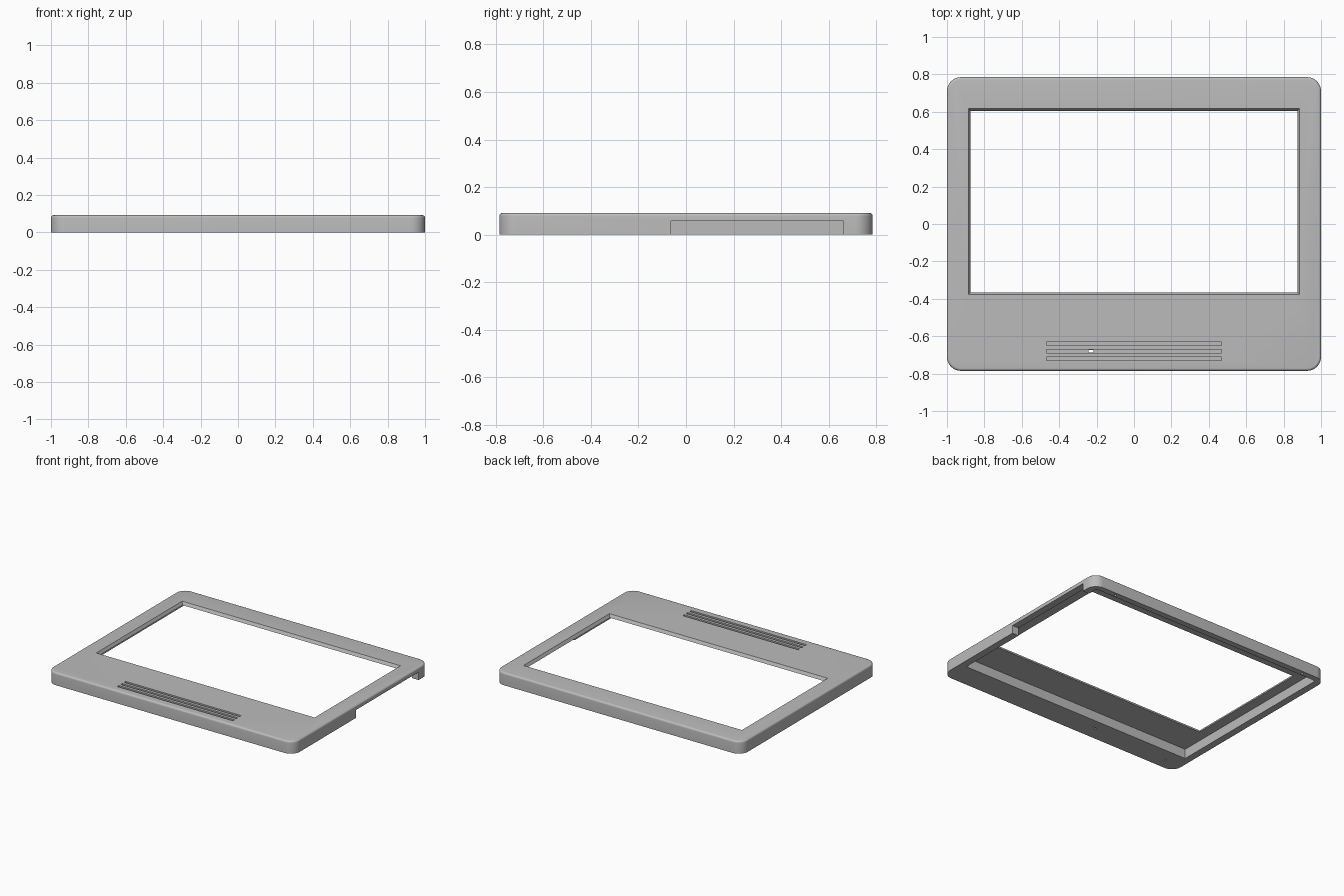
import bpy, bmesh, math

cube = bpy.data.objects.get("Cube")
if cube:
    bpy.data.objects.remove(cube, do_unlink=True)

grey = bpy.data.materials.new("mid grey plastic")
grey.use_nodes = True
colour = (0.5, 0.5, 0.5, 1)
grey.diffuse_color = colour
grey.node_tree.nodes["Principled BSDF"].inputs["Base Color"].default_value = colour


def outline(hx, hy, radius, steps):
    """Counter-clockwise rounded rectangle, or a plain one for radius 0."""
    pts = []
    for i, (sx, sy) in enumerate([(1, 1), (-1, 1), (-1, -1), (1, -1)]):
        if radius == 0:
            pts.append((sx * hx, sy * hy))
            continue
        for k in range(steps + 1):
            a = math.pi / 2 * (i + k / steps)
            pts.append((sx * (hx - radius) + radius * math.cos(a),
                        sy * (hy - radius) + radius * math.sin(a)))
    return pts


def loft(name, centre, half, layers, radius=0, steps=10):
    """Stack outlines at (height, inset) layers and cap both ends."""
    bm = bmesh.new()
    rings = []
    for z, inset in layers:
        r = radius - inset if radius else 0
        pts = outline(half[0] - inset, half[1] - inset, r, steps)
        rings.append([bm.verts.new((centre[0] + x, centre[1] + y, z)) for x, y in pts])
    n = len(rings[0])
    for low, high in zip(rings, rings[1:]):
        for i in range(n):
            j = (i + 1) % n
            bm.faces.new((low[i], low[j], high[j], high[i]))
    bm.faces.new(rings[0][::-1])
    bm.faces.new(rings[-1])
    mesh = bpy.data.meshes.new(name)
    bm.to_mesh(mesh)
    bm.free()
    obj = bpy.data.objects.new(name, mesh)
    bpy.context.collection.objects.link(obj)
    mesh.materials.append(grey)
    return obj


# Outer shell with rounded corners and a softened top edge
HEIGHT, FILLET = 0.092, 0.014
layers = [(0, 0)]
for k in range(6):
    a = math.pi / 2 * k / 5
    layers.append((HEIGHT - FILLET + FILLET * math.sin(a), FILLET * (1 - math.cos(a))))
frame = loft("screen_bezel_frame", (0, 0), (1, 0.785), layers, radius=0.075)

cutters = []


def cut(name, centre, half, layers, radius=0):
    cutters.append(loft(name, centre, half, layers, radius))


# Recess in the underside, stopping short of the solid front strip
cut("recess_cutter", (0, 0.07), (0.948, 0.672), [(-0.05, 0), (0.07, 0)])
# Screen opening, tapering inwards as it goes down
cut("window_cutter", (0, 0.12), (0.885, 0.497), [(0.05, 0.012), (0.07, 0.012), (0.092, 0), (0.15, 0)])
# Opening in the left side wall
cut("side_notch_cutter", (1, 0.3), (0.1, 0.363), [(-0.05, 0), (0.058, 0)])
# Three shallow speaker slots and the small through hole in the middle one
for i, y in enumerate((-0.72, -0.68, -0.64)):
    cut(f"slot_cutter_{i}", (0, y), (0.468, 0.009), [(0.05, 0), (0.15, 0)])
cut("through_hole_cutter", (-0.23, -0.68), (0.014, 0.006), [(-0.05, 0), (0.07, 0)])
# Blind screw holes in the underside
for i, (x, y) in enumerate([(0.8, 0.76), (-0.82, 0.76), (-0.86, -0.7)]):
    cut(f"screw_hole_cutter_{i}", (x, y), (0.0081, 0.0081), [(-0.05, 0), (0.04, 0)], radius=0.008)

bpy.context.view_layer.objects.active = frame
for cutter in cutters:
    cutter.hide_render = True
    mod = frame.modifiers.new(cutter.name, "BOOLEAN")
    mod.operation = "DIFFERENCE"
    mod.solver = "EXACT"
    mod.object = cutter
    bpy.ops.object.modifier_apply(modifier=mod.name)
    bpy.data.objects.remove(cutter, do_unlink=True)

# Smooth the rounded edges, keep the rest crisp
bpy.ops.object.select_all(action="DESELECT")
frame.select_set(True)
bpy.ops.object.shade_smooth_by_angle(angle=math.radians(28))
